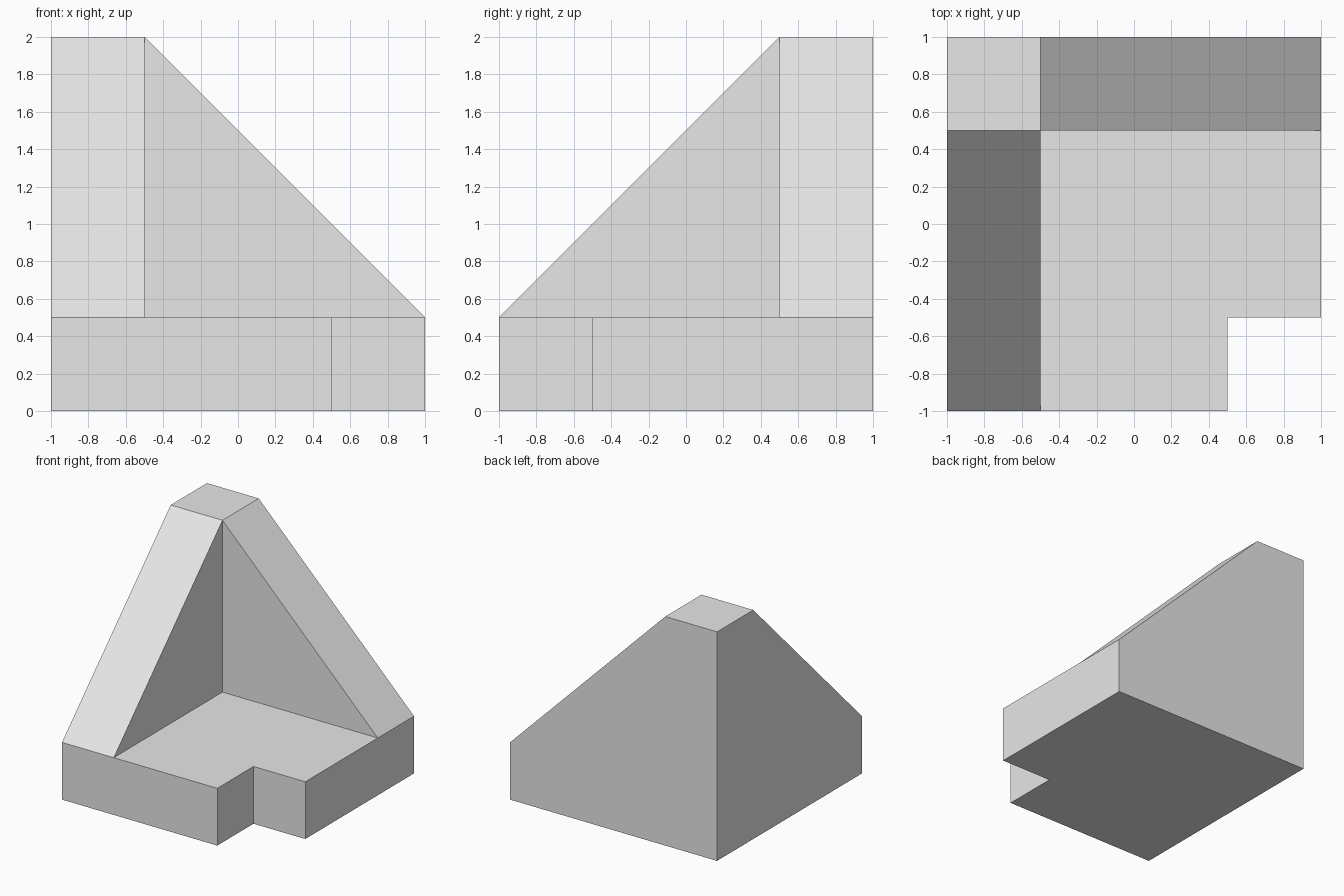
import bpy
import bmesh
from mathutils import Vector

cube = bpy.data.objects.get("Cube")
if cube:
    bpy.data.objects.remove(cube, do_unlink=True)

GREY = (0.8, 0.8, 0.8, 1.0)
grey = bpy.data.materials.new("light grey")
grey.use_nodes = True
grey.diffuse_color = GREY
grey.node_tree.nodes["Principled BSDF"].inputs["Base Color"].default_value = GREY

LOW, HIGH = 0.5, 2.0


def prism(name, outline, direction):
    """Extrude a flat outline of 3D points along a direction."""
    bm = bmesh.new()
    face = bm.faces.new([bm.verts.new(p) for p in outline])
    new = bmesh.ops.extrude_face_region(bm, geom=[face], use_keep_orig=True)["geom"]
    moved = [v for v in new if isinstance(v, bmesh.types.BMVert)]
    bmesh.ops.translate(bm, verts=moved, vec=Vector(direction))
    bmesh.ops.recalc_face_normals(bm, faces=bm.faces)
    mesh = bpy.data.meshes.new(name)
    bm.to_mesh(mesh)
    bm.free()
    mesh.materials.append(grey)
    obj = bpy.data.objects.new(name, mesh)
    bpy.context.collection.objects.link(obj)
    return obj


# Square base slab with a notch in its front left corner
plan = [(-1, -1), (0.5, -1), (0.5, -0.5), (1, -0.5), (1, 1), (-1, 1)]
prism("base", [(x, y, 0) for x, y in plan], (0, 0, LOW))

# Right wall: slopes up from the front edge to the tall rear corner
side = [(-1, LOW), (1, LOW), (1, HIGH), (0.5, HIGH)]
prism("right_wall", [(-1, y, z) for y, z in side], (0.5, 0, 0))

# Back wall: slopes down from the tall corner to the left edge
rear = [(-0.5, LOW), (1, LOW), (-0.5, HIGH)]
prism("back_wall", [(x, 0.5, z) for x, z in rear], (0, 0.5, 0))
